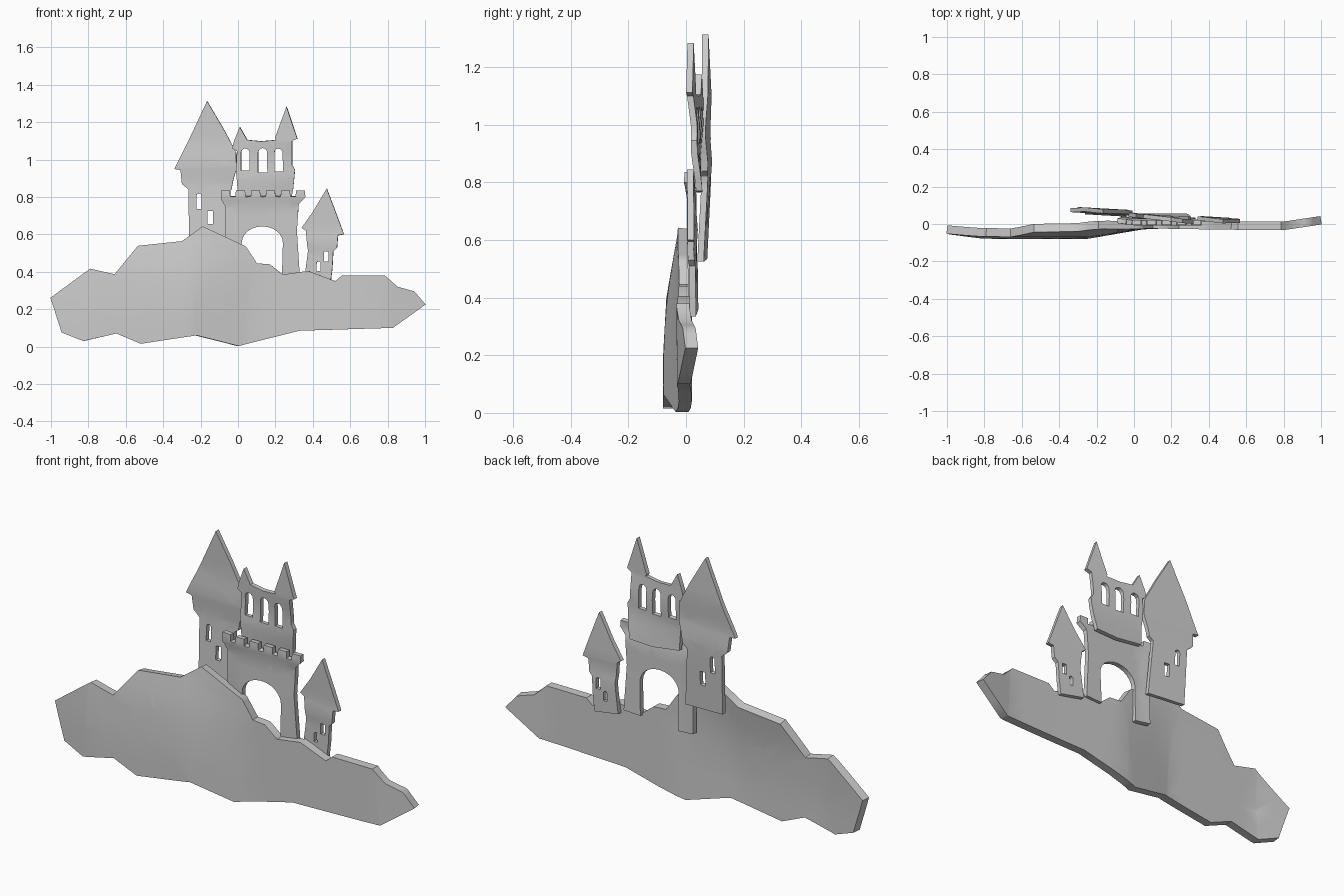
import bpy, bmesh, math
from mathutils import Vector

if "Cube" in bpy.data.objects:
    bpy.data.objects.remove(bpy.data.objects["Cube"])


def clamp(v):
    return max(0.0, min(1.0, v))


def lerp_keys(v, keys):
    # piecewise linear lookup
    if v <= keys[0][0]:
        return keys[0][1]
    for (a, p), (b, q) in zip(keys, keys[1:]):
        if v <= b:
            return p + (q - p) * (v - a) / (b - a)
    return keys[-1][1]


def window(x0, x1, z0, z1, arch=True, n=6):
    # opening with a round top
    if not arch:
        return [(x0, z0), (x1, z0), (x1, z1), (x0, z1)]
    r, c = (x1 - x0) / 2, (x0 + x1) / 2
    return [(x0, z0), (x1, z0)] + [
        (c + r * math.cos(math.pi * i / n), z1 - r + r * math.sin(math.pi * i / n))
        for i in range(n + 1)]


def slab(name, outline, depth, thick, step, holes=()):
    # fill a front outline with holes, cut into a grid, warp in depth, thicken
    bm = bmesh.new()
    for loop in [outline, *holes]:
        vs = [bm.verts.new((x, 0, z)) for x, z in loop]
        for i, v in enumerate(vs):
            bm.edges.new((vs[i - 1], v))
    bmesh.ops.triangle_fill(bm, use_beauty=True, edges=bm.edges[:], normal=(0, -1, 0))
    for axis in (0, 2):
        lo = min(v.co[axis] for v in bm.verts)
        hi = max(v.co[axis] for v in bm.verts)
        n = int((hi - lo) / step)
        for i in range(1, n + 1):
            co, no = Vector(), Vector()
            co[axis] = lo + (hi - lo) * i / (n + 1)
            no[axis] = 1
            bmesh.ops.bisect_plane(bm, geom=bm.verts[:] + bm.edges[:] + bm.faces[:],
                                   plane_co=co, plane_no=no)
    bmesh.ops.remove_doubles(bm, verts=bm.verts[:], dist=0.0005)
    for f in bm.faces:
        f.normal_update()
        if f.normal.y > 0:
            f.normal_flip()
    for v in bm.verts:
        v.co.y = depth(v.co.x, v.co.z)
    me = bpy.data.meshes.new(name)
    bm.to_mesh(me)
    bm.free()
    ob = bpy.data.objects.new(name, me)
    bpy.context.collection.objects.link(ob)
    bpy.ops.object.select_all(action='DESELECT')
    ob.select_set(True)
    bpy.context.view_layer.objects.active = ob
    mod = ob.modifiers.new("thickness", 'SOLIDIFY')
    mod.thickness = thick
    mod.offset = 0
    bpy.ops.object.modifier_apply(modifier=mod.name)
    bpy.ops.object.shade_smooth_by_angle(angle=math.radians(35))
    return ob


# hill: bulges forward on the left, turns back at the right tip
def hill_depth(x, z):
    left = clamp((0.08 - x) / 0.33)
    low = lerp_keys(z, [(0.2, 1), (0.4, 0.8), (0.62, 0.12)])
    end = lerp_keys(x, [(-1, 0.55), (-0.8, 1)])
    y = -0.057 * left * low * end
    return y + lerp_keys(x, [(0, 0.0), (0.5, -0.008), (0.8, -0.01), (1, 0.02)])


slab("hill", [
    (-1, .26), (-.79, .415), (-.66, .385), (-.535, .535), (-.30, .56), (-.19, .64),
    (.04, .535), (.10, .445), (.17, .44), (.24, .385), (.375, .405), (.52, .35),
    (.555, .38), (.785, .38), (.85, .32), (.94, .295), (1, .225), (.825, .10),
    (.33, .085), (0, .003), (-.225, .06), (-.52, .015), (-.65, .07), (-.825, .03),
    (-.94, .075)], hill_depth, 0.045, 0.1)

# gatehouse: two legs, arch and a battlement
gate = [(-.07, .37), (-.065, .75), (-.09, .79)]
for i in range(6):
    x = -.09 + i * .08
    gate += [(x, .835), (x + .048, .835)]
    if i < 5:
        gate += [(x + .05, .803), (x + .078, .803)]
gate += [(.36, .80), (.325, .765), (.315, .62), (.33, .385), (.235, .38)]
gate += [(.13 + .11 * math.cos(math.pi * i / 12), .555 + .088 * math.sin(math.pi * i / 12))
         for i in range(13)]
gate += [(.02, .36)]
slab("gatehouse", gate,
     lambda x, z: lerp_keys(z, [(.36, .022), (.6, .017), (.75, .017), (.8, .006), (.84, .008)])
     + .01 * clamp(-x / .09), 0.026, 0.05)

# keep with two pointed turrets
slab("upper_keep", [
    (0, .785), (-.005, .88), (-.01, .93), (-.005, 1.045), (-.03, 1.06), (-.02, 1.1),
    (.01, 1.175), (.05, 1.105), (.125, 1.098), (.205, 1.105), (.198, 1.115), (.26, 1.283),
    (.318, 1.112), (.29, 1.10), (.29, .97), (.305, .945), (.295, .84), (.28, .77),
    (.15, .765)],
    lambda x, z: lerp_keys(z, [(.77, .046), (.9, .034), (1.0, .038), (1.1, .03), (1.28, .028)])
    + (.15 - x) * .11 * clamp((z - .8) / .3),
    0.022, 0.05,
    [window(.017, .063, .94, 1.06), window(.108, .157, .93, 1.062),
     window(.195, .24, .935, 1.06)])

# tall left tower
slab("tall_tower", [
    (-.26, .535), (-.265, .84), (-.30, .87), (-.307, .945), (-.34, .95), (-.315, 1.0),
    (-.27, 1.09), (-.165, 1.313), (-.08, 1.17), (-.01, 1.04), (-.008, .95), (-.025, .89),
    (-.035, .84), (-.06, .82), (-.04, .525), (-.15, .53)],
    lambda x, z: lerp_keys(z, [(.53, .057), (.8, .07), (.87, .072), (.97, .064), (1.1, .072),
                               (1.31, .067)]) + (-.16 - x) * .055,
    0.022, 0.05,
    [window(-.222, -.195, .735, .82), window(-.163, -.133, .655, .725, False)])

# small right tower
slab("small_tower", [
    (.355, .36), (.375, .515), (.37, .545), (.363, .62), (.34, .635), (.40, .72),
    (.475, .845), (.53, .70), (.567, .60), (.535, .595), (.53, .53), (.51, .51),
    (.505, .42), (.495, .335)],
    lambda x, z: lerp_keys(z, [(.34, .026), (.5, .026), (.56, .02), (.62, .024), (.84, .016)])
    + (.45 - x) * .06,
    0.022, 0.05,
    [window(.46, .485, .455, .51, False), window(.42, .442, .405, .455)])
